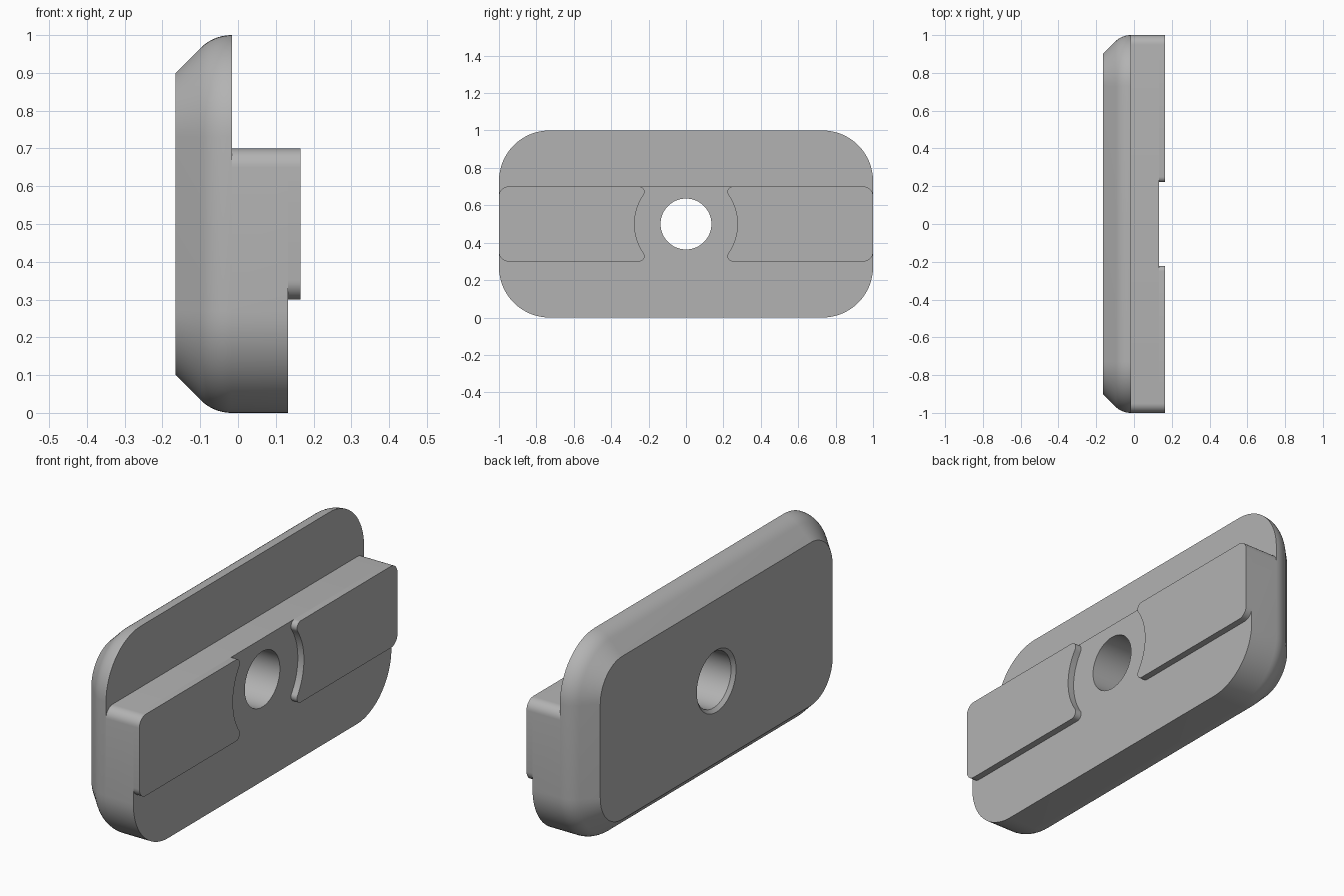
import bpy, bmesh, math

if "Cube" in bpy.data.objects:
    bpy.data.objects.remove(bpy.data.objects["Cube"], do_unlink=True)

BACK, SHELF, FACE, FRONT = -0.165, -0.016, 0.132, 0.165
CORNER, CHAMFER, ROUND = 0.27, 0.1, 0.115
MID, RIB = 0.5, 0.2          # centre height and half height of the rib
RIB_R, ARC_R, TIP_R = 0.05, 0.275, 0.028

grey = bpy.data.materials.new("plain grey")
grey.use_nodes = True
grey.diffuse_color = (0.45, 0.45, 0.45, 1)
grey.node_tree.nodes["Principled BSDF"].inputs["Base Color"].default_value = grey.diffuse_color


def arc(cy, cz, r, start, end, steps):
    """Points of an arc in the y-z plane, angles in degrees."""
    angles = [math.radians(start + (end - start) * i / steps) for i in range(steps + 1)]
    return [(cy + r * math.cos(a), cz + r * math.sin(a)) for a in angles]


def loft(name, sections, closed=True):
    """Skin a list of (x, outline) sections and cap both ends."""
    bm = bmesh.new()
    rings = [[bm.verts.new((x, y, z)) for y, z in outline] for x, outline in sections]
    for a, b in zip(rings, rings[1:]):
        for i in range(len(a)):
            j = (i + 1) % len(a)
            bm.faces.new((a[i], a[j], b[j], b[i]))
    bm.faces.new(rings[0])
    bm.faces.new(rings[-1])
    bmesh.ops.recalc_face_normals(bm, faces=bm.faces)
    mesh = bpy.data.meshes.new(name)
    bm.to_mesh(mesh)
    bm.free()
    mesh.materials.append(grey)
    obj = bpy.data.objects.new(name, mesh)
    bpy.context.collection.objects.link(obj)
    return obj


def activate(obj):
    bpy.ops.object.select_all(action='DESELECT')
    obj.select_set(True)
    bpy.context.view_layer.objects.active = obj


def cut(target, cutter):
    mod = target.modifiers.new("cut", 'BOOLEAN')
    mod.operation, mod.solver, mod.object = 'DIFFERENCE', 'EXACT', cutter
    activate(target)
    bpy.ops.object.modifier_apply(modifier=mod.name)
    bpy.data.objects.remove(cutter, do_unlink=True)


def smooth(obj):
    activate(obj)
    bpy.ops.object.shade_smooth_by_angle(angle=math.radians(30))


def plate_outline(inset):
    pts = []
    for k, (sy, sz) in enumerate([(1, 1), (-1, 1), (-1, -1), (1, -1)]):
        pts += arc(sy * (1 - CORNER), MID + sz * (MID - CORNER),
                   CORNER - inset, 90 * k, 90 * k + 90, 16)
    return pts


# Plate: chamfered back edge blending into the straight side wall
profile = [(BACK, CHAMFER)]
blend_end = BACK + CHAMFER + ROUND * (math.sqrt(2) - 1)
for i in range(9):
    a = math.radians(45 - 45 * i / 8)
    profile.append((blend_end - ROUND * math.sin(a), ROUND * (1 - math.cos(a))))
profile.append((FACE, 0))
plate = loft("plate", [(x, plate_outline(inset)) for x, inset in profile])

# Step above the rib, leaving rounded rib ends
top = MID + RIB
step = arc(1 - RIB_R, top - RIB_R, RIB_R, 0, 90, 8)
step += [(-y, z) for y, z in reversed(step)]
step += [(-1.2, top - RIB_R), (-1.2, 1.2), (1.2, 1.2), (1.2, top - RIB_R)]
cut(plate, loft("step_cutter", [(SHELF, step), (0.3, step)]))

# Bolt hole with a small chamfer at the back
hole = [(-0.3, 0.287), (BACK, 0.152), (BACK + 0.016, 0.136), (0.3, 0.136)]
cut(plate, loft("hole_cutter", [(x, arc(0, MID, r, 0, 354.375, 63)) for x, r in hole]))
smooth(plate)

# Raised pads with a concave inner end around the hole
tip_z = RIB - TIP_R
tip_y = math.sqrt((ARC_R + TIP_R) ** 2 - tip_z ** 2)
sweep = math.degrees(math.atan2(tip_z, tip_y))
upper = arc(1 - RIB_R, MID + RIB - RIB_R, RIB_R, 0, 90, 8)
upper += arc(tip_y, MID + tip_z, TIP_R, 90, 180 + sweep, 10)
inner = arc(0, MID, ARC_R, sweep, -sweep, 24)[1:-1]
lower = [(y, 2 * MID - z) for y, z in reversed(upper)]
pad = upper + inner + lower
for name, side in (("back_pad", 1), ("front_pad", -1)):
    outline = [(side * y, z) for y, z in pad]
    smooth(loft(name, [(FACE, outline), (FRONT, outline)]))
